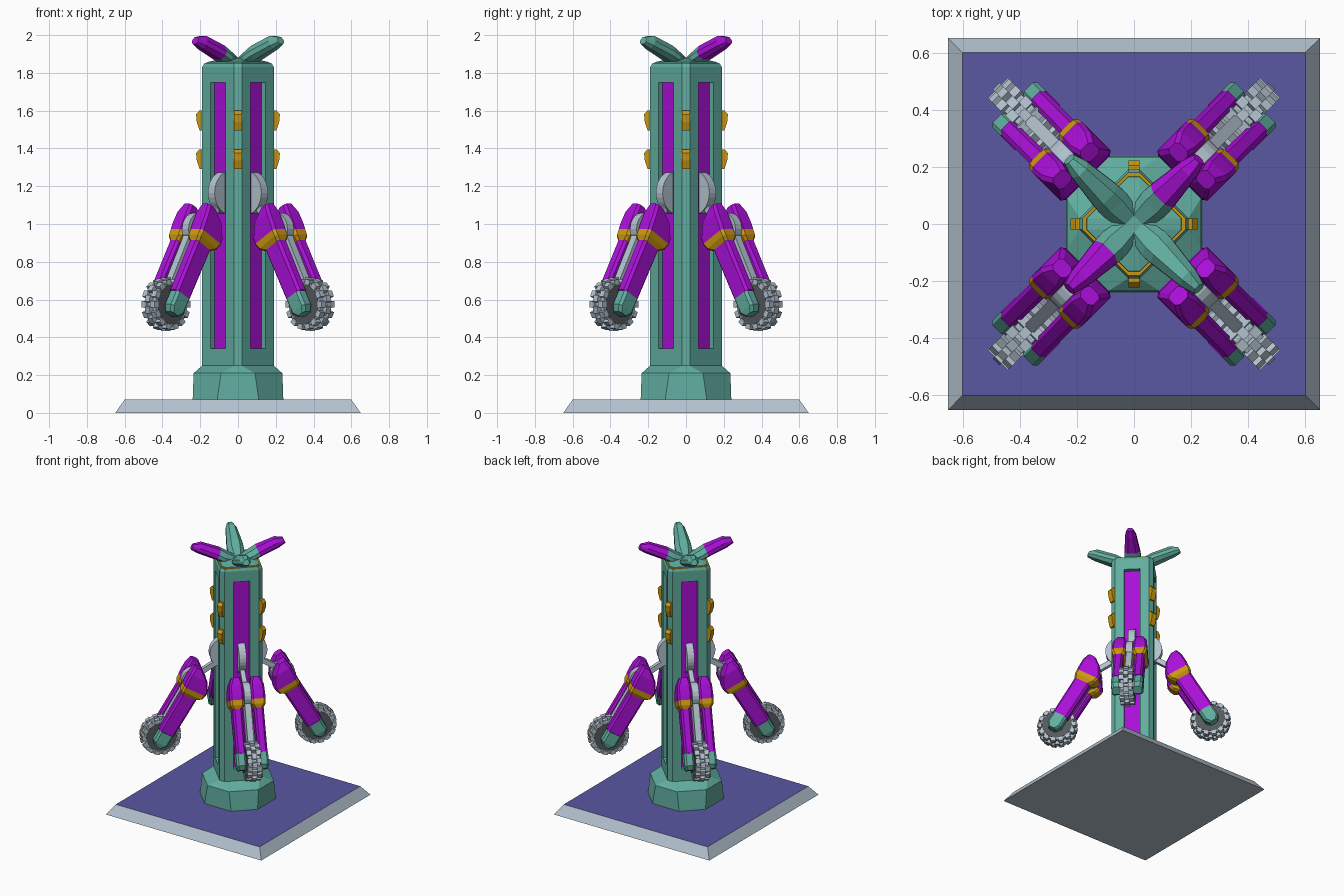
import bpy, bmesh
from math import cos, sin, pi, radians
from mathutils import Matrix

if "Cube" in bpy.data.objects:
    bpy.data.objects.remove(bpy.data.objects["Cube"])


def material(name, rgb):
    m = bpy.data.materials.new(name)
    m.use_nodes = True
    m.diffuse_color = (*rgb, 1)
    m.node_tree.nodes["Principled BSDF"].inputs["Base Color"].default_value = (*rgb, 1)
    return m


MATS = [material("sea_green", (0.12, 0.42, 0.35)),
        material("vivid_purple", (0.40, 0.005, 0.68)),
        material("gold", (0.60, 0.31, 0.005)),
        material("light_grey", (0.45, 0.54, 0.62)),
        material("dark_grey", (0.09, 0.10, 0.105)),
        material("indigo", (0.10, 0.097, 0.36))]
GREEN, PURPLE, GOLD, GREY, DARK, INDIGO = range(6)


def loft(bm, rings, mats):
    """Skin between rings of points; mats gives one colour per segment."""
    vs = [[bm.verts.new(p) for p in ring] for ring in rings]
    n = len(vs[0])
    if isinstance(mats, int):
        mats = [mats] * (len(vs) - 1)
    faces = [bm.faces.new(vs[0]), bm.faces.new(vs[-1])]
    faces[0].material_index, faces[1].material_index = mats[0], mats[-1]
    for a, b, m in zip(vs, vs[1:], mats):
        for i in range(n):
            f = bm.faces.new((a[i], a[(i + 1) % n], b[(i + 1) % n], b[i]))
            f.material_index = m
            faces.append(f)
    bmesh.ops.recalc_face_normals(bm, faces=faces)
    return faces


def prism(bm, rz, t0, t1, mat):
    """Outline in the radial plane, given thickness across it."""
    return loft(bm, [[(r, t, z) for r, z in rz] for t in (t0, t1)], mat)


def circle(r, z, rad, n):
    return [(r + rad * cos(2 * pi * i / n), z + rad * sin(2 * pi * i / n)) for i in range(n)]


def octagon(reach, half, z):
    """Square plan with cut corners, the corners on the axes."""
    a, b = reach, half
    return [(x, y, z) for x, y in ((a, -b), (a, b), (b, a), (-b, a),
                                   (-a, b), (-a, -b), (-b, -a), (b, -a))]


def to_mesh(name, bm):
    me = bpy.data.meshes.new(name)
    bm.to_mesh(me)
    bm.free()
    for m in MATS:
        me.materials.append(m)
    return me


def place(name, me, angle=0):
    ob = bpy.data.objects.new(name, me)
    ob.rotation_euler.z = radians(angle)
    bpy.context.scene.collection.objects.link(ob)
    return ob


DIAGONALS = {"back_left": 45, "back_right": 135, "front_right": 225, "front_left": 315}
SIDES = {"left": 0, "back": 90, "right": 180, "front": 270}


def four(name, bm, around=DIAGONALS):
    me = to_mesh(name, bm)
    for side, angle in around.items():
        place(f"{side}_{name}", me, angle)


# Base plate with sloping rim
bm = bmesh.new()
faces = loft(bm, [[(x * h, y * h, z) for x, y in ((-1, -1), (1, -1), (1, 1), (-1, 1))]
                  for h, z in ((0.65, 0), (0.6, 0.07))], GREY)
faces[1].material_index = INDIGO
place("base_plate", to_mesh("base_plate", bm))

# Flared foot of the column
bm = bmesh.new()
loft(bm, [octagon(0.24, 0.11, 0.07), octagon(0.235, 0.09, 0.21), octagon(0.19, 0.02, 0.25)], GREEN)
place("column_foot", to_mesh("column_foot", bm))

# Column with a long slot cut in each face
bm = bmesh.new()
loft(bm, [octagon(0.19, 0.02, 0.07), octagon(0.19, 0.02, 1.83), octagon(0.18, 0.02, 1.848)], GREEN)
column = place("column", to_mesh("column", bm))
bm = bmesh.new()
for angle in DIAGONALS.values():
    bmesh.ops.create_cube(bm, size=1, matrix=Matrix.Rotation(radians(angle), 4, "Z")
                          @ Matrix.Translation((0.168, 0, 1.045))
                          @ Matrix.Diagonal((0.1, 0.112, 1.41, 1)))
cutter = place("slot_cutter", to_mesh("slot_cutter", bm))
cutter.hide_render = True
cut = column.modifiers.new("slots", "BOOLEAN")
cut.object, cut.operation, cut.solver = cutter, "DIFFERENCE", "EXACT"
bpy.context.view_layer.objects.active = column
bpy.ops.object.modifier_apply(modifier=cut.name)
bpy.data.objects.remove(cutter)

# Coloured strip on each slot floor
bm = bmesh.new()
prism(bm, [(0.114, 0.342), (0.122, 0.342), (0.122, 1.748), (0.114, 1.748)], -0.055, 0.055, PURPLE)
four("slot_strip", bm)

# Gold trim line and cap at the column top
bm = bmesh.new()
loft(bm, [octagon(0.178, 0.022, 1.845), octagon(0.178, 0.022, 1.852)], GOLD)
place("top_trim", to_mesh("top_trim", bm))
bm = bmesh.new()
loft(bm, [octagon(0.17, 0.02, 1.845), octagon(0.165, 0.02, 1.857), octagon(0.06, 0.02, 1.88)], GREEN)
place("top_cap", to_mesh("top_cap", bm))

# Gold studs in two rows on the column edges
for row, z in (("upper", 1.55), ("lower", 1.345)):
    bm = bmesh.new()
    prism(bm, [(0.18, z + 0.05), (0.205, z + 0.05), (0.222, z + 0.03),
               (0.218, z - 0.01), (0.203, z - 0.055), (0.18, z - 0.055)], -0.02, 0.02, GOLD)
    four(f"{row}_stud", bm, SIDES)


# Horns on top, two of them with purple ends
def horn(tip):
    bm = bmesh.new()
    rings = []
    for r, z, w, h in ((0.03, 1.86, 0.045, 0.02), (0.1, 1.885, 0.058, 0.033),
                       (0.14, 1.907, 0.055, 0.036), (0.27, 1.962, 0.038, 0.034),
                       (0.32, 1.972, 0.022, 0.018)):
        section = ((1, -0.5), (1, 0.2), (0.5, 1), (-0.5, 1), (-1, 0.2), (-1, -0.5), (-0.5, -1), (0.5, -1))
        rings.append([(r - 0.45 * h * b, w * a, z + h * b) for a, b in section])
    loft(bm, rings, [GREEN, GREEN, tip, tip])
    return bm


four("green_horn", horn(GREEN), {k: DIAGONALS[k] for k in ("back_right", "front_left")})
four("purple_horn", horn(PURPLE), {k: DIAGONALS[k] for k in ("back_left", "front_right")})

# Arms: s runs up the arm from the wheel centre, v points outward
WHEEL_R, WHEEL_Z = 0.54, 0.575


def arm(s, v):
    return (WHEEL_R - 0.5 * s + 0.866 * v, WHEEL_Z + 0.866 * s + 0.5 * v)


def arm_ring(side, s, v0, v1, t0, t1, c=0.014):
    outline = [(v0 + c, t0), (v1 - c, t0), (v1, t0 + c), (v1, t1 - c),
               (v1 - c, t1), (v0 + c, t1), (v0, t1 - c), (v0, t0 + c)]
    return [(arm(s, v)[0], side * t, arm(s, v)[1]) for v, t in outline]


# Paired arm shells: green end, forearm, gold collar, shoulder
bm = bmesh.new()
STATIONS = ((-0.06, -0.03, 0.03, 0.042, 0.105), (-0.03, -0.053, 0.053, 0.042, 0.112),
            (0.055, -0.053, 0.053, 0.042, 0.112), (0.056, -0.058, 0.058, 0.042, 0.108),
            (0.36, -0.062, 0.058, 0.04, 0.108), (0.385, -0.09, 0.07, 0.025, 0.122),
            (0.42, -0.1, 0.072, 0.025, 0.124), (0.45, -0.1, 0.076, 0.025, 0.124),
            (0.52, -0.055, 0.078, 0.025, 0.12), (0.575, 0.01, 0.07, 0.035, 0.1))
for side in (1, -1):
    loft(bm, [arm_ring(side, *st) for st in STATIONS],
         [GREEN, GREEN, PURPLE, PURPLE, GOLD, GOLD, PURPLE, PURPLE, PURPLE])
four("arm_shells", bm)

# Grey linkage: slot disc, rod, elbow disc and inner bar
bm = bmesh.new()
prism(bm, circle(0.085, 1.165, 0.115, 28), -0.025, 0.025, GREY)
prism(bm, [(0.15, 1.07), (0.16, 1.105), (0.32, 1.01), (0.31, 0.97)], -0.016, 0.016, GREY)
prism(bm, circle(*arm(0.46, 0.0), 0.085, 20), -0.024, 0.024, GREY)
prism(bm, [arm(0.05, -0.04), arm(0.05, 0.045), arm(0.46, 0.05), arm(0.46, -0.04)], -0.022, 0.022, GREY)
four("linkage", bm)

# Wheels with dark sides and three staggered rows of tread blocks
bm = bmesh.new()
prism(bm, circle(WHEEL_R, WHEEL_Z, 0.118, 24), -0.042, 0.042, GREY)
for side in (1, -1):
    prism(bm, circle(WHEEL_R, WHEEL_Z, 0.105, 24), side * 0.041, side * 0.045, DARK)
TREADS = 14
for row in (-1, 0, 1):
    for i in range(TREADS):
        mid = 2 * pi * (i + 0.5 * (row == 0)) / TREADS
        outer = 0.143 if row == 0 else 0.135
        block = [(WHEEL_R + rad * cos(mid + d), WHEEL_Z + rad * sin(mid + d))
                 for rad, d in ((0.108, -0.16), (outer, -0.13), (outer, 0.13), (0.108, 0.16))]
        prism(bm, block, row * 0.033 - 0.017, row * 0.033 + 0.017, GREY)
four("wheel", bm)
